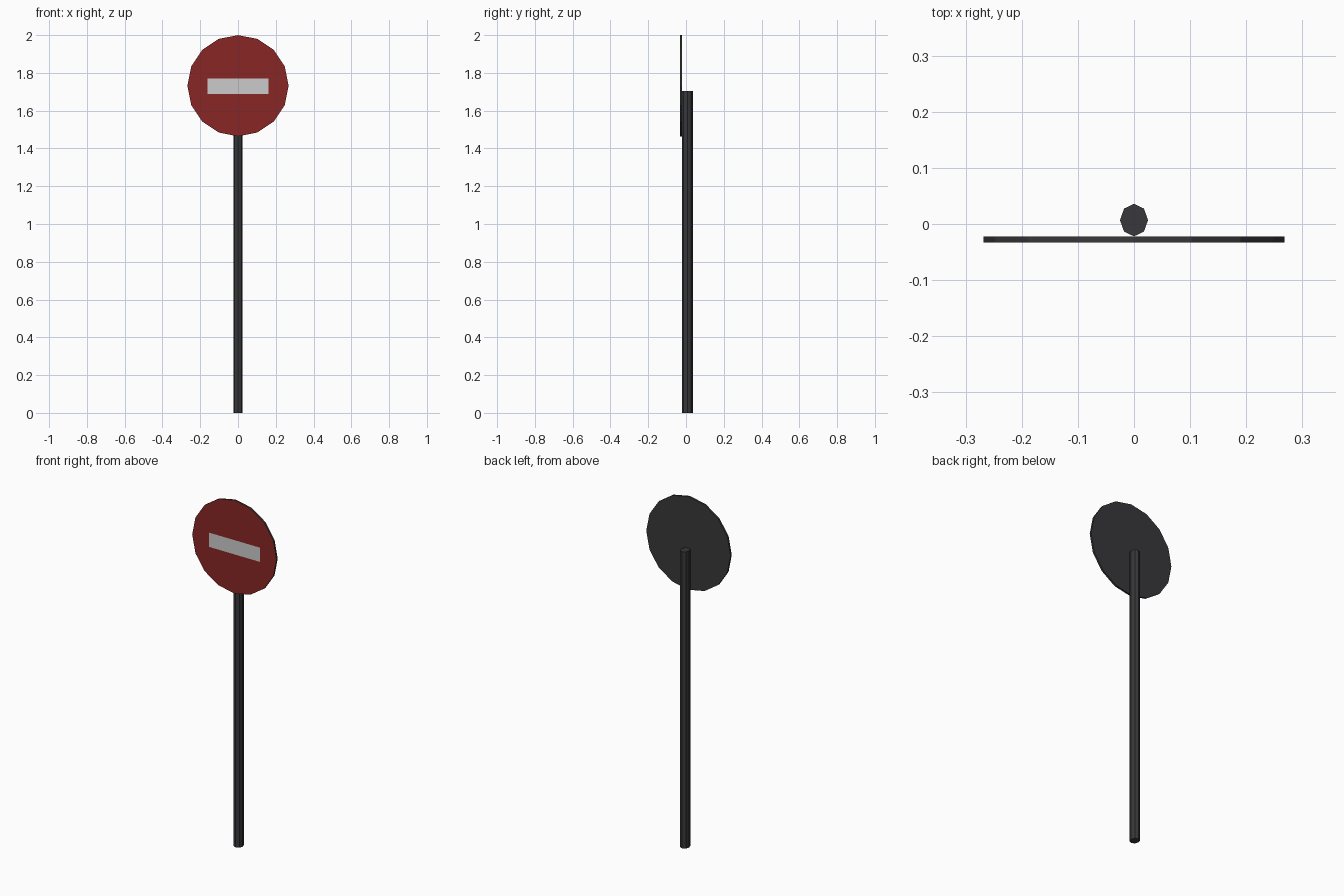
import bpy
from math import radians

if "Cube" in bpy.data.objects:
    bpy.data.objects.remove(bpy.data.objects["Cube"])


def material(name, rgb):
    m = bpy.data.materials.new(name)
    m.diffuse_color = (*rgb, 1)
    m.use_nodes = True
    m.node_tree.nodes["Principled BSDF"].inputs["Base Color"].default_value = m.diffuse_color
    return m


dark = material("dark_metal", (0.04, 0.04, 0.043))
red = material("sign_red", (0.25, 0.02, 0.018))
white = material("sign_white", (0.75, 0.75, 0.75))


def cylinder(name, sides, radius, depth, loc, rot=(0, 0, 0), scale=(1, 1, 1)):
    bpy.ops.mesh.primitive_cylinder_add(vertices=sides, radius=radius, depth=depth,
                                        location=loc, rotation=rot)
    ob = bpy.context.object
    ob.name = name
    ob.scale = scale
    ob.data.materials.append(dark)
    bpy.ops.object.transform_apply(location=True, rotation=True, scale=True)
    return ob


# Octagonal post, slightly deeper than wide
cylinder("post", 8, 0.025, 1.705, (0, 0.007, 0.8525), scale=(1, 1.16, 1))

# Sixteen-sided sign plate: dark rim and back, red front face
plate = cylinder("sign_plate", 16, 0.268, 0.011, (0, -0.0275, 1.732), rot=(radians(90), 0, 0))
plate.data.materials.append(red)
for p in plate.data.polygons:
    if p.normal.y < -0.9:
        p.material_index = 1

# White bar lying on the front face
bpy.ops.mesh.primitive_plane_add(size=1, location=(0, -0.0335, 1.73), rotation=(radians(90), 0, 0))
bar = bpy.context.object
bar.name = "white_bar"
bar.scale = (0.324, 0.082, 1)
bpy.ops.object.transform_apply(location=True, rotation=True, scale=True)
bar.data.materials.append(white)
